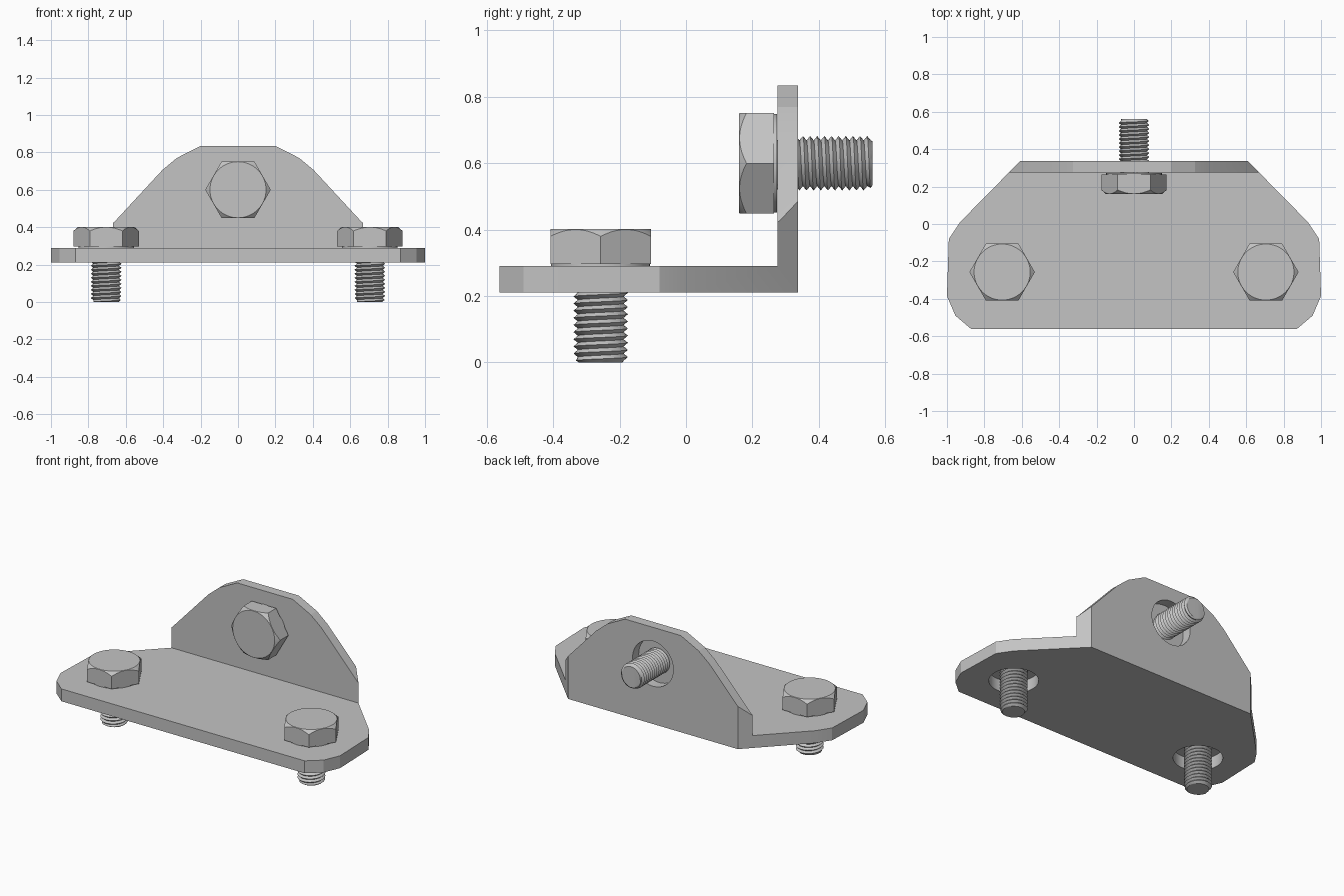
import bpy, bmesh, math
from mathutils import Matrix, Vector

cube = bpy.data.objects.get("Cube")
if cube:
    bpy.data.objects.remove(cube, do_unlink=True)

steel = bpy.data.materials.new("grey steel")
steel.use_nodes = True
steel.diffuse_color = (0.55, 0.55, 0.55, 1)
steel.node_tree.nodes["Principled BSDF"].inputs["Base Color"].default_value = (0.55, 0.55, 0.55, 1)


def make_object(name, bm):
    bmesh.ops.recalc_face_normals(bm, faces=bm.faces[:])
    mesh = bpy.data.meshes.new(name)
    bm.to_mesh(mesh)
    bm.free()
    mesh.materials.append(steel)
    obj = bpy.data.objects.new(name, mesh)
    bpy.context.collection.objects.link(obj)
    return obj


def prism(name, points, start, depth):
    """Polygon of 3D points, moved by start and extruded by depth."""
    bm = bmesh.new()
    face = bm.faces.new([bm.verts.new(Vector(p) + Vector(start)) for p in points])
    new = bmesh.ops.extrude_face_region(bm, geom=[face])["geom"]
    moved = [v for v in new if isinstance(v, bmesh.types.BMVert)]
    bmesh.ops.translate(bm, verts=moved, vec=depth)
    return make_object(name, bm)


def cylinder(name, sides, r1, r2, z1, z2, place=Matrix()):
    bm = bmesh.new()
    bmesh.ops.create_cone(bm, cap_ends=True, segments=sides, radius1=r1, radius2=r2,
                          depth=z2 - z1, matrix=place @ Matrix.Translation((0, 0, (z1 + z2) / 2)))
    return make_object(name, bm)


def boolean(obj, cutter, operation):
    mod = obj.modifiers.new("cut", "BOOLEAN")
    mod.object, mod.operation, mod.solver = cutter, operation, "EXACT"
    bpy.context.view_layer.objects.active = obj
    bpy.ops.object.modifier_apply(modifier=mod.name)
    bpy.data.objects.remove(cutter, do_unlink=True)


def mirrored(half):
    return half + [(-x, v) for x, v in reversed(half)]


# Bolt placements: tip at local origin, head upward along local z
bolts = {
    "left_bolt": Matrix.Translation((0.705, -0.257, 0)),
    "right_bolt": Matrix.Translation((-0.705, -0.257, 0)),
    "upright_bolt": Matrix.Translation((0, 0.562, 0.6)) @ Matrix.Rotation(math.pi / 2, 4, "X"),
}

# Bracket: L section trimmed by its plan outline and its front outline
section = [(-0.7, 0.21), (0.338, 0.21), (0.338, 0.835), (0.275, 0.835), (0.275, 0.29), (-0.7, 0.29)]
plan = mirrored([(0.87, -0.562), (0.955, -0.49), (1, -0.385), (0.99, -0.08), (0.93, 0.01), (0.57, 0.376)])
front = mirrored([(1.2, 0.1), (1.2, 0.425), (0.664, 0.425), (0.405, 0.705), (0.327, 0.77), (0.14, 0.865)])
bracket = prism("angle_bracket", [(0, y, z) for y, z in section], (-1.1, 0, 0), (2.2, 0, 0))
boolean(bracket, prism("plan_cutter", [(x, y, 0) for x, y in plan], (0, 0, 0), (0, 0, 1)), "INTERSECT")
boolean(bracket, prism("front_cutter", [(x, 0, z) for x, z in front], (0, -0.8, 0), (0, 1.6, 0)), "INTERSECT")

# Clearance holes
for place in bolts.values():
    boolean(bracket, cylinder("hole_cutter", 40, 0.146, 0.146, 0.1, 0.288, place), "DIFFERENCE")


def threaded_shank(length=0.295, pitch=0.0215, crest=0.082, root=0.069, tip=0.07, sides=28):
    """Helical thread: alternating crest and root rows climbing one pitch per turn."""
    bm = bmesh.new()
    count = 2 * math.ceil(length / pitch) + 4
    rows = []
    for k in range(count):
        row = []
        for i in range(sides):
            z = (k / 2 - 1 + i / sides) * pitch
            r = crest if k % 2 else root
            z = min(max(z, 0), length)
            r = min(r, tip + 0.8 * z)
            if z == 0 or z == length:
                r = tip - 0.004
            a = math.tau * i / sides
            row.append(bm.verts.new((r * math.cos(a), r * math.sin(a), z)))
        rows.append(row)
    for k in range(count - 1):
        for i in range(sides):
            if i < sides - 1:
                quad = (rows[k][i], rows[k][i + 1], rows[k + 1][i + 1], rows[k + 1][i])
            elif k + 3 < count:
                quad = (rows[k][i], rows[k + 2][0], rows[k + 3][0], rows[k + 1][i])
            else:
                continue
            bm.faces.new(quad)
    bmesh.ops.remove_doubles(bm, verts=bm.verts[:], dist=0.00005)
    # Flat ends
    for z in (0, length):
        ring = [v for v in bm.verts if abs(v.co.z - z) < 1e-6]
        ring.sort(key=lambda v: math.atan2(v.co.y, v.co.x))
        bm.faces.new(ring)
    return make_object("shank", bm)


# Bolts: chamfered hex head, washer face and threaded shank
for name, place in bolts.items():
    # Hexagon corners point along x
    head = cylinder(name, 6, 0.175, 0.175, 0.297, 0.45, Matrix.Rotation(math.pi / 6, 4, "Z"))
    corner = max(v.co.x for v in head.data.vertices)
    if corner < 0.17:
        head.data.transform(Matrix.Rotation(math.pi / 6, 4, "Z"))
    boolean(head, cylinder("chamfer_cutter", 64, 0.321, 0.15, 0.25, 0.402), "INTERSECT")
    parts = [head, cylinder("washer_face", 40, 0.149, 0.149, 0.288, 0.299), threaded_shank()]
    bpy.ops.object.select_all(action="DESELECT")
    for part in parts:
        part.select_set(True)
    bpy.context.view_layer.objects.active = head
    bpy.ops.object.join()
    head.data.transform(place)
    bpy.ops.object.shade_smooth_by_angle(angle=math.radians(25))

# Smooth hole walls, sharp plate edges
bpy.ops.object.select_all(action="DESELECT")
bracket.select_set(True)
bpy.context.view_layer.objects.active = bracket
bpy.ops.object.shade_smooth_by_angle(angle=math.radians(12))
